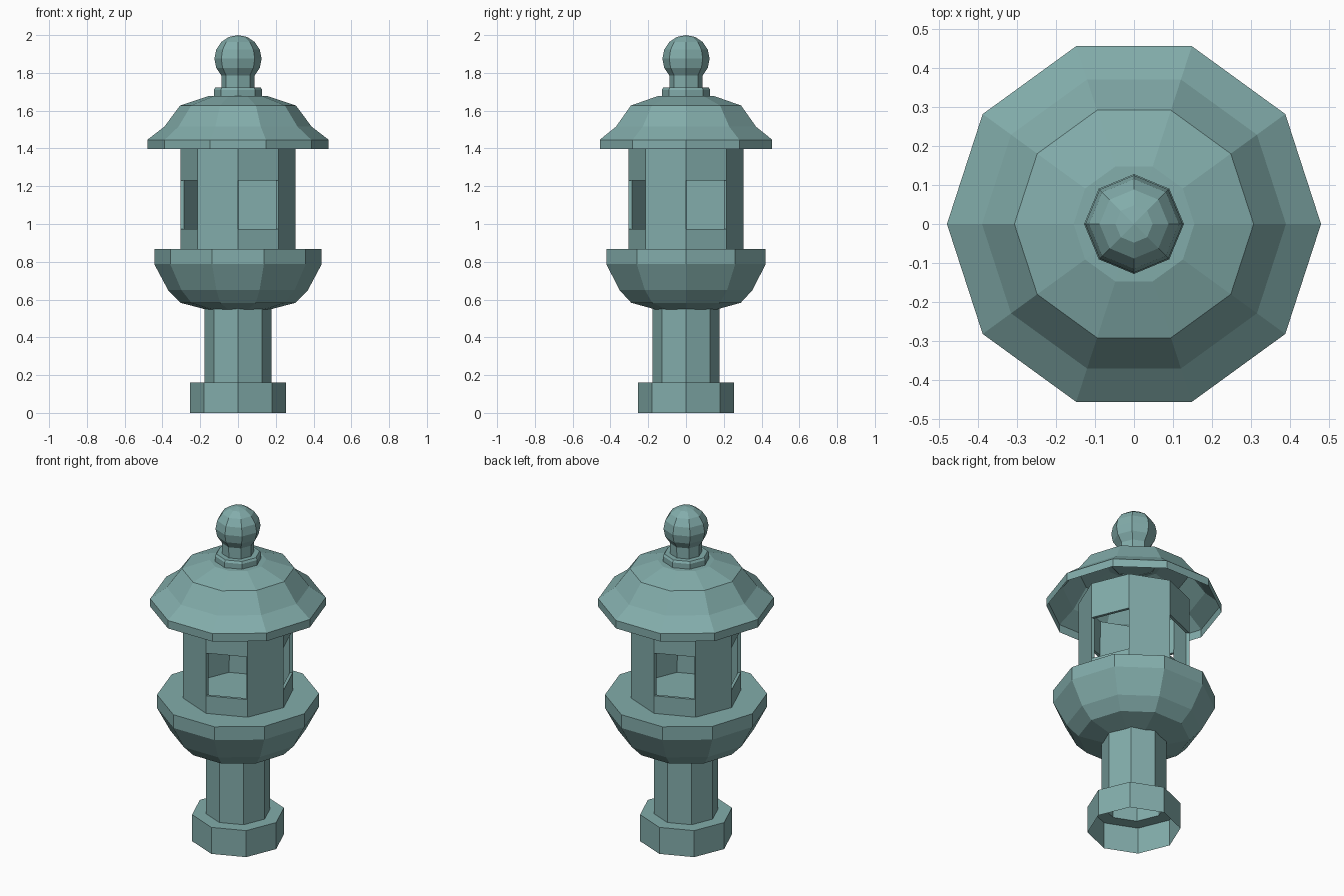
import bpy, bmesh, math

if "Cube" in bpy.data.objects:
    bpy.data.objects.remove(bpy.data.objects["Cube"])

stone = bpy.data.materials.new("weathered_teal_stone")
stone.diffuse_color = (0.225, 0.415, 0.405, 1)
stone.use_nodes = True
stone.node_tree.nodes["Principled BSDF"].inputs["Base Color"].default_value = stone.diffuse_color


def finish(name, bm):
    """Turn a bmesh into a flat shaded object of the single stone colour."""
    mesh = bpy.data.meshes.new(name)
    bm.to_mesh(mesh)
    bm.free()
    mesh.materials.append(stone)
    obj = bpy.data.objects.new(name, mesh)
    bpy.context.collection.objects.link(obj)
    return obj


def lathe(name, profile, sides, skip=lambda side, row: False):
    """Turn an (radius, z) profile, listed bottom to top, with a corner on +x."""
    bm = bmesh.new()
    rings = []
    for r, z in profile:
        if r == 0:
            rings.append([bm.verts.new((0, 0, z))] * sides)
        else:
            rings.append([bm.verts.new((r * math.cos(math.tau * i / sides),
                                        r * math.sin(math.tau * i / sides), z))
                          for i in range(sides)])
    for row, (low, high) in enumerate(zip(rings, rings[1:])):
        for i in range(sides):
            j = (i + 1) % sides
            if not skip(i, row):
                corners = dict.fromkeys((low[i], low[j], high[j], high[i]))
                bm.faces.new(list(corners))
    return finish(name, bm)


# Hollow foot and pillar, open underneath
lathe("foot_and_pillar", [(0.255, 0), (0.255, 0.16), (0.178, 0.16), (0.178, 0.555)], 8)

# Bowl-shaped platform with a flat floor
lathe("bowl_platform", [(0, 0.545), (0.16, 0.545), (0.305, 0.583), (0.37, 0.65),
                        (0.443, 0.787), (0.443, 0.867), (0, 0.867)], 10)

# Light chamber: thin walls, every other side has an opening
chamber = lathe("light_chamber", [(0.305, 0.867), (0.305, 0.973), (0.305, 1.23), (0.305, 1.445)],
                8, skip=lambda side, row: row == 1 and side % 2 == 0)
wall = chamber.modifiers.new("wall_thickness", 'SOLIDIFY')
wall.thickness = 0.018
wall.offset = -1
wall.use_even_offset = True

# Roof shell, open underneath
lathe("roof", [(0.48, 1.398), (0.48, 1.446), (0.39, 1.515), (0.307, 1.627),
               (0.155, 1.678), (0, 1.682)], 10)

# Finial: collar, neck and faceted ball
ball = [(0.125 * math.cos(math.radians(a)), 1.875 + 0.125 * math.sin(math.radians(a)))
        for a in (-45, -22.5, 0, 22.5, 45, 67.5)]
lathe("finial", [(0.128, 1.675), (0.128, 1.71), (0.12, 1.722), (0.088, 1.722)]
      + ball + [(0, 2.0)], 8)
